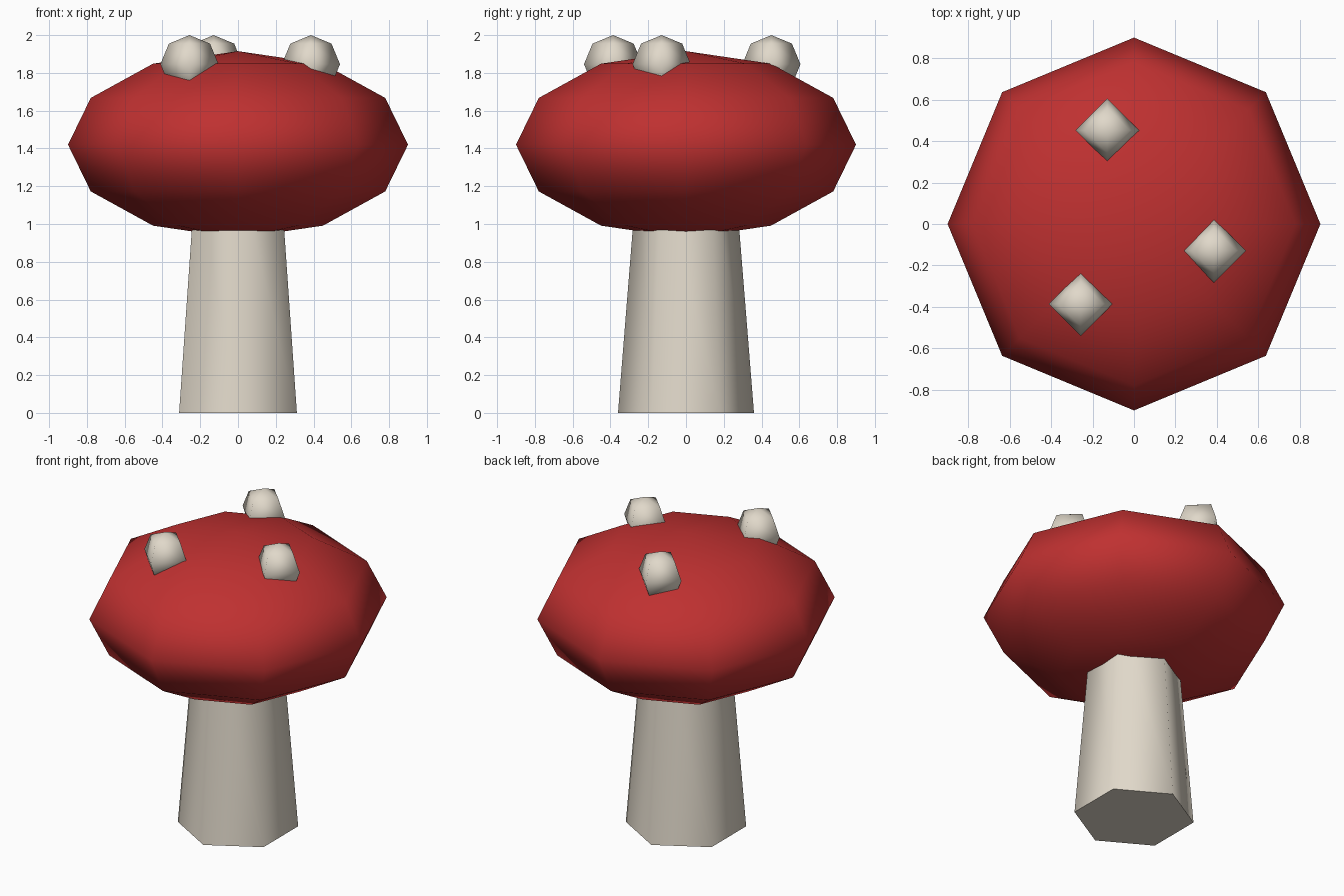
import bpy
import math

default = bpy.data.objects.get("Cube")
if default:
    bpy.data.objects.remove(default, do_unlink=True)


def material(name, colour):
    mat = bpy.data.materials.new(name)
    mat.use_nodes = True
    mat.diffuse_color = (*colour, 1)
    mat.node_tree.nodes["Principled BSDF"].inputs["Base Color"].default_value = (*colour, 1)
    return mat


def sphere(name, radius, location, segments, rings, mat, squash=1):
    bpy.ops.mesh.primitive_uv_sphere_add(
        segments=segments, ring_count=rings, radius=radius, location=location)
    obj = bpy.context.object
    obj.name = name
    obj.scale.z = squash
    obj.data.materials.append(mat)
    bpy.ops.object.shade_smooth()
    return obj


red = material("cap red", (0.52, 0.03, 0.03))
cream = material("cream", (0.75, 0.69, 0.59))

# Tapered six-sided stem, running up into the cap
STEM_HEIGHT = 1.285
bpy.ops.mesh.primitive_cone_add(vertices=6, radius1=0.36, radius2=0.257,
                                depth=STEM_HEIGHT, location=(0, 0, STEM_HEIGHT / 2))
stem = bpy.context.object
stem.name = "stem"
stem.data.materials.append(cream)
bpy.ops.object.shade_smooth_by_angle(angle=math.radians(70))

# Squashed eight-sided cap
sphere("cap", 0.9, (0, 0, 1.42), 8, 6, red, 0.55)

# Raised spots on the cap
spots = {"front_right": (-0.257, -0.386), "left": (0.386, -0.129), "back": (-0.129, 0.452)}
for side, (x, y) in spots.items():
    sphere("spot_" + side, 0.154, (x, y, 1.846), 4, 4, cream)
